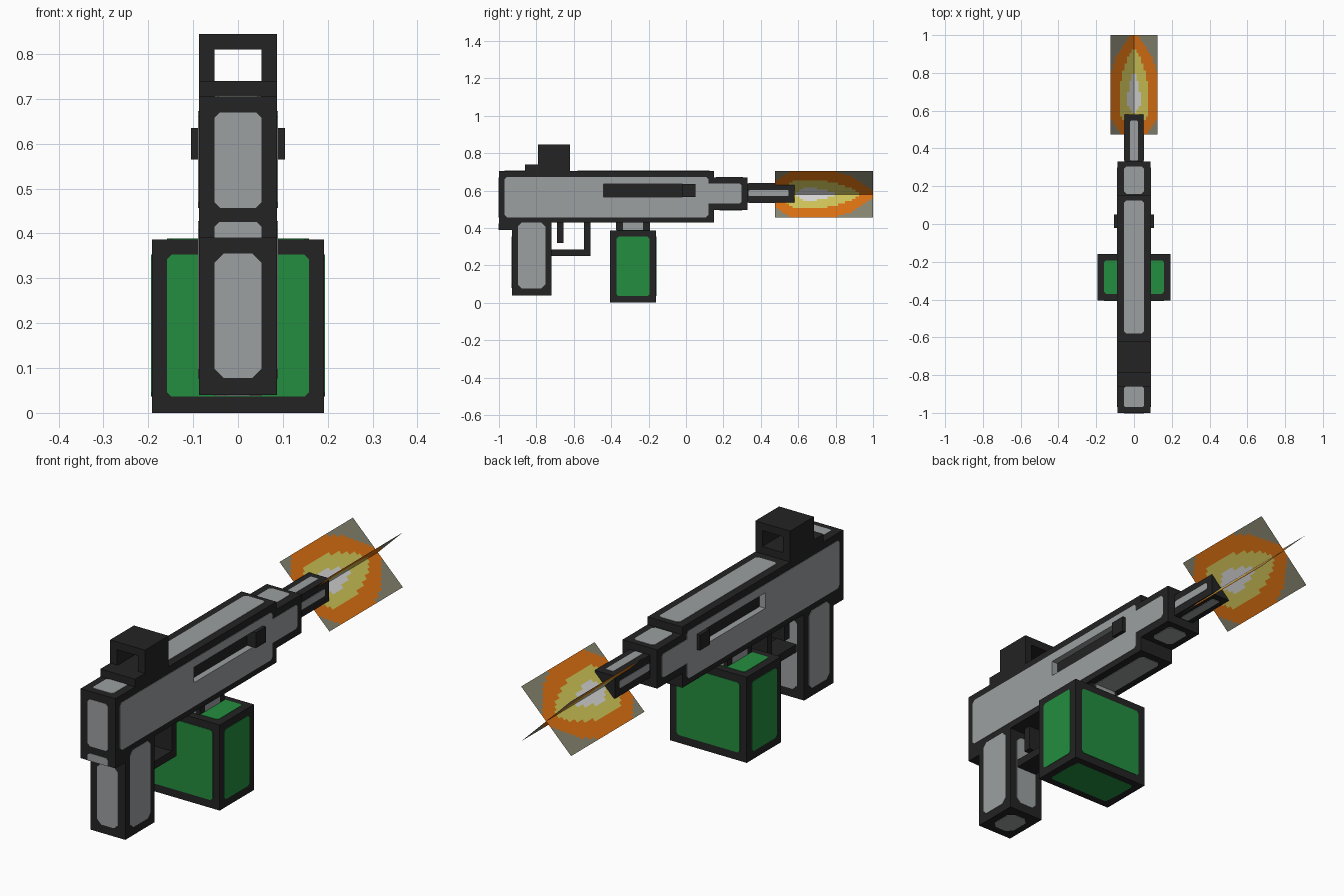
import bpy
import bmesh

cube = bpy.data.objects.get("Cube")
if cube:
    bpy.data.objects.remove(cube, do_unlink=True)


def material(name, rgb):
    m = bpy.data.materials.new(name)
    m.use_nodes = True
    m.diffuse_color = (*rgb, 1)
    bsdf = next(n for n in m.node_tree.nodes if n.type == 'BSDF_PRINCIPLED')
    bsdf.inputs["Base Color"].default_value = (*rgb, 1)
    bsdf.inputs["Roughness"].default_value = 0.9
    return m


DARK = material("dark_metal", (0.017, 0.017, 0.017))
GREY = material("light_grey", (0.33, 0.35, 0.355))
GREEN = material("ammo_green", (0.017, 0.27, 0.05))
SMOKE = material("smoke_olive", (0.25, 0.24, 0.165))
ORANGE = material("flame_orange", (0.73, 0.17, 0.006))
YELLOW = material("flame_yellow", (0.65, 0.57, 0.1))
WHITE = material("flame_white", (0.7, 0.7, 0.7))


def finish(name, bm, mats):
    mesh = bpy.data.meshes.new(name)
    bm.to_mesh(mesh)
    bm.free()
    for m in mats:
        mesh.materials.append(m)
    ob = bpy.data.objects.new(name, mesh)
    bpy.context.collection.objects.link(ob)
    return ob


def rect(u0, v0, u1, v1, c=0.0):
    """Rectangle outline, with cut corners when c is given."""
    if not c:
        return [(u0, v0), (u1, v0), (u1, v1), (u0, v1)]
    return [(u0 + c, v0), (u1 - c, v0), (u1, v0 + c), (u1, v1 - c),
            (u1 - c, v1), (u0 + c, v1), (u0, v1 - c), (u0, v0 + c)]


def prism(name, loops, axis, a, b, mat, hole_mat=None):
    """Extrude an outline, with optional holes, along an axis from a to b."""
    bm = bmesh.new()
    caps = ([], [])
    for i, loop in enumerate(loops):
        rings = []
        for level, edges in zip((a, b), caps):
            ring = []
            for p in loop:
                co = list(p)
                co.insert(axis, level)
                ring.append(bm.verts.new(co))
            rings.append(ring)
            edges += [bm.edges.new((ring[k - 1], ring[k])) for k in range(len(ring))]
        low, high = rings
        for k in range(len(loop)):
            f = bm.faces.new((low[k - 1], low[k], high[k], high[k - 1]))
            f.material_index = 1 if i and hole_mat else 0
    for edges in caps:
        if len(loops) == 1:
            bmesh.ops.contextual_create(bm, geom=edges)
        else:
            bmesh.ops.triangle_fill(bm, edges=edges, use_beauty=True)
    bmesh.ops.recalc_face_normals(bm, faces=bm.faces[:])
    return finish(name, bm, [mat, hole_mat] if hole_mat else [mat])


def box(name, x, y0, y1, z0, z1, mat=DARK):
    return prism(name, [rect(-x, y0, x, y1)], 2, z0, z1, mat)


def panel(name, axis, level, side, outline, mat=GREY, holes=()):
    """Thin coloured plate lying on a surface that faces side along axis."""
    return prism(name, [outline, *holes], axis, level - side * 0.002, level + side * 0.002, mat)


def side_panels(name, x, outline, mat=GREY, holes=()):
    for side, label in ((1, "left"), (-1, "right")):
        panel(f"{name}_{label}", 0, side * x, side, outline, mat, holes)


W = 0.087    # half width of the body
P = 0.052    # half width of its panels
CORE = 0.06  # half width at the slot floor
slot = rect(-0.44, 0.565, 0.05, 0.635)

# Receiver with a rear tail and a slot on each side
profile = [(-1, 0.39), (-0.93, 0.39), (-0.93, 0.43), (0.15, 0.43), (0.15, 0.705), (-1, 0.705)]
prism("receiver_core", [profile], 0, -CORE, CORE, DARK)
for s, label in ((1, "left"), (-1, "right")):
    prism(f"receiver_side_{label}", [profile, slot], 0, s * CORE, s * W, DARK, GREY)
    prism(f"bolt_handle_{label}", [rect(-0.02, 0.565, 0.05, 0.635)], 0, s * CORE, s * 0.105, DARK)
side_panels("receiver_panel", W, rect(-0.97, 0.457, 0.12, 0.673, 0.012), holes=[slot])
panel("receiver_back_panel", 1, -1, -1, rect(-P, 0.457, P, 0.67, 0.012))
panel("tail_panel", 1, -1, -1, [(-P, 0.39), (P, 0.39), (P, 0.415), (P - 0.01, 0.425),
                                (0.01 - P, 0.425), (-P, 0.415)])
panel("receiver_top_panel", 2, 0.705, 1, rect(-P, -0.58, P, 0.125, 0.012))
panel("receiver_rear_top_panel", 2, 0.705, 1, rect(-P, -0.97, P, -0.86, 0.008))
panel("receiver_bottom_panel", 2, 0.43, -1, rect(-P, -0.48, P, 0.115, 0.015))

# Front block and barrel
box("front_block", W, 0.15, 0.33, 0.495, 0.67)
side_panels("front_block_panel", W, rect(0.1, 0.53, 0.298, 0.638, 0.01))
panel("front_block_top_panel", 2, 0.67, 1, rect(-P, 0.16, P, 0.305, 0.012))
panel("front_block_bottom_panel", 2, 0.495, -1, rect(-P, 0.18, P, 0.3, 0.015))
box("barrel", 0.05, 0.33, 0.58, 0.535, 0.637)
side_panels("barrel_panel", 0.05, rect(0.335, 0.57, 0.548, 0.603, 0.005))
panel("barrel_top_panel", 2, 0.637, 1, rect(-0.02, 0.335, 0.02, 0.548, 0.005))
panel("barrel_bottom_panel", 2, 0.535, -1, rect(-0.02, 0.335, 0.02, 0.548, 0.005))

# Rear sight
prism("sight_frame", [rect(-W, 0.705, W, 0.845), rect(-P, 0.738, P, 0.81)], 1, -0.79, -0.62, DARK)
box("sight_step", W, -0.86, -0.79, 0.705, 0.74)

# Grip
box("grip", W, -0.93, -0.72, 0.04, 0.43)
side_panels("grip_panel", W, rect(-0.898, 0.077, -0.752, 0.428, 0.02))
panel("grip_back_panel", 1, -0.93, -1, rect(-P, 0.078, P, 0.355, 0.02))
panel("grip_front_panel", 1, -0.72, 1, rect(-P, 0.078, P, 0.4, 0.02))
panel("grip_bottom_panel", 2, 0.04, -1, rect(-P, -0.89, P, -0.76, 0.025))

# Trigger and guard
box("trigger", 0.035, -0.69, -0.655, 0.32, 0.43)
prism("trigger_guard", [[(-0.72, 0.25), (-0.51, 0.25), (-0.51, 0.43), (-0.545, 0.43),
                         (-0.545, 0.285), (-0.72, 0.285)]], 0, -0.05, 0.05, DARK)

# Ammunition box and its neck
box("ammo_neck", 0.07, -0.372, -0.195, 0.38, 0.43)
side_panels("ammo_neck_panel", 0.07, rect(-0.337, 0.39, -0.23, 0.428))
for s, label in ((1, "front"), (-1, "back")):
    panel(f"ammo_neck_panel_{label}", 1, -0.2835 + s * 0.0885, s, rect(-P, 0.39, P, 0.428))
box("ammo_box", 0.192, -0.405, -0.16, 0, 0.387)
side_panels("ammo_box_panel", 0.192, rect(-0.372, 0.036, -0.195, 0.353, 0.01), GREEN)
for s, label in ((1, "front"), (-1, "back")):
    panel(f"ammo_box_panel_{label}", 1, -0.2825 + s * 0.1225, s,
          rect(-0.158, 0.036, 0.158, 0.353, 0.01), GREEN)
panel("ammo_box_top_panel", 2, 0.387, 1, rect(-0.158, -0.37, 0.158, -0.193, 0.01), GREEN)
panel("ammo_box_bottom_panel", 2, 0.002, -1, rect(-0.158, -0.37, 0.158, -0.193, 0.01), GREEN)


# Muzzle flash: two crossed sheets coloured in nested flame shapes
def width(t, points):
    for (t0, w0), (t1, w1) in zip(points, points[1:]):
        if t0 <= t <= t1:
            return w0 + (w1 - w0) * (t - t0) / (t1 - t0)
    return -1


SHAPES = [
    (3, [(0.2, 0.1), (0.35, 0.32), (0.48, 0.2), (0.6, 0.06)]),
    (2, [(0.08, 0.3), (0.2, 0.6), (0.5, 0.6), (0.7, 0.4), (0.87, 0.08)]),
    (1, [(0, 0.5), (0.15, 1), (0.6, 1), (0.75, 0.8), (0.9, 0.45), (1, 0.15)]),
]
ROWS, COLS = 28, 20
for s, label in ((1, "rising"), (-1, "falling")):
    bm = bmesh.new()
    grid = []
    for r in range(ROWS + 1):
        row = []
        for c in range(COLS + 1):
            u = 2 * c / COLS - 1
            row.append(bm.verts.new((0.125 * u, 0.475 + 0.525 * r / ROWS, 0.58 + s * 0.124 * u)))
        grid.append(row)
    for r in range(ROWS):
        for c in range(COLS):
            f = bm.faces.new((grid[r][c], grid[r][c + 1], grid[r + 1][c + 1], grid[r + 1][c]))
            t, u = (r + 0.5) / ROWS, abs((2 * c + 1) / COLS - 1)
            f.material_index = next((i for i, pts in SHAPES if u < width(t, pts)), 0)
    finish(f"muzzle_flash_{label}", bm, [SMOKE, ORANGE, YELLOW, WHITE])
